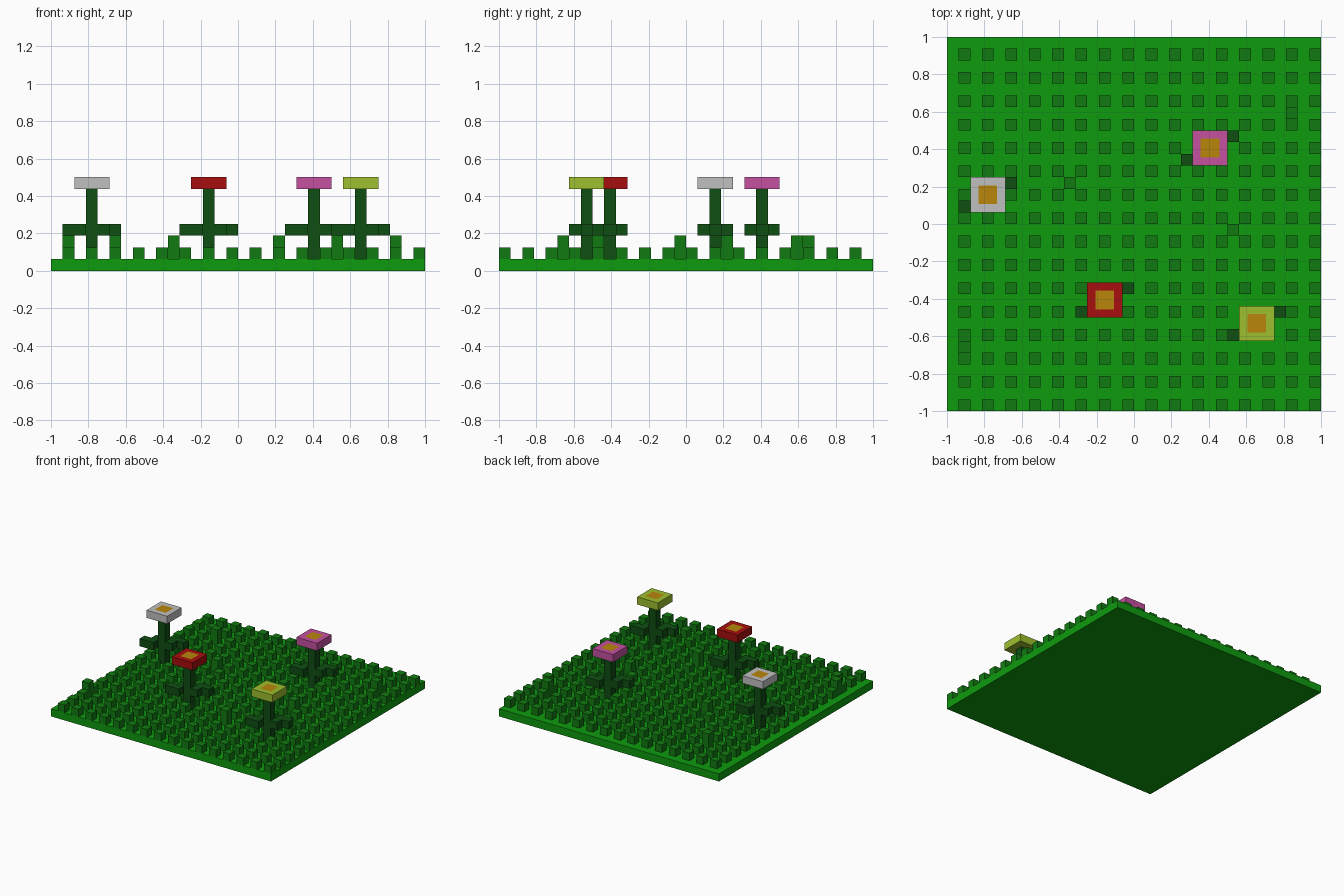
import bpy
import bmesh
from mathutils import Matrix, Vector

CELL = 2 / 32  # the whole meadow sits on a 32 x 32 block grid

default = bpy.data.objects.get("Cube")
if default:
    bpy.data.objects.remove(default, do_unlink=True)


def material(name, rgb):
    """Flat colour given in 0-255 sRGB, stored as linear."""
    color = [(c / 255 / 12.92) if c < 11 else ((c / 255 + 0.055) / 1.055) ** 2.4
             for c in rgb] + [1]
    mat = bpy.data.materials.new(name)
    mat.use_nodes = True
    mat.diffuse_color = color
    bsdf = mat.node_tree.nodes["Principled BSDF"]
    bsdf.inputs["Base Color"].default_value = color
    bsdf.inputs["Roughness"].default_value = 0.9
    return mat


def add_box(bm, cell, size=(1, 1, 1)):
    """Add a box whose lowest corner is at a grid cell; returns its faces."""
    corner = Vector(cell) - Vector((16, 16, 0))
    center = (corner + Vector(size) / 2) * CELL
    scale = Matrix.Diagonal([s * CELL for s in size] + [1])
    verts = bmesh.ops.create_cube(bm, size=1, matrix=Matrix.Translation(center) @ scale)["verts"]
    return list({f for v in verts for f in v.link_faces})


def finish(bm, name, *mats):
    mesh = bpy.data.meshes.new(name)
    bm.to_mesh(mesh)
    bm.free()
    for mat in mats:
        mesh.materials.append(mat)
    obj = bpy.data.objects.new(name, mesh)
    bpy.context.collection.objects.link(obj)
    return obj


ground_green = material("ground green", (14, 155, 14))
grass_green = material("grass green", (17, 123, 17))
stem_green = material("stem green", (14, 78, 18))
pollen = material("pollen gold", (184, 134, 11))

# Ground slab
bm = bmesh.new()
add_box(bm, (0, 0, 0), (32, 32, 1))
finish(bm, "ground", ground_green)

# Flowers: name, stem column, stem row, petal colour
flowers = [
    ("white", 3, 18, (192, 192, 192)),
    ("red", 13, 9, (168, 14, 14)),
    ("pink", 22, 22, (197, 80, 160)),
    ("yellow", 26, 7, (157, 191, 46)),
]
stems = {(i, j) for _, i, j, _ in flowers}

# Grass: a regular field of short tufts plus a few taller ones
tall = {(1, 5), (5, 26), (10, 19), (19, 8), (24, 15), (29, 25)}
tufts = {(i, j) for i in range(1, 32, 2) for j in range(0, 32, 2)}
bm = bmesh.new()
for i, j in sorted((tufts | tall) - stems):
    add_box(bm, (i, j, 1), (1, 1, 2 if (i, j) in tall else 1))
finish(bm, "grass_tufts", grass_green)

for name, i, j, rgb in flowers:
    # Stem with two stepped leaves, one the half-turn of the other
    bm = bmesh.new()
    add_box(bm, (i, j, 1), (1, 1, 6))
    for side in (-1, 1):
        add_box(bm, (i + side, j + min(side, 0), 3), (1, 2, 1))
        add_box(bm, (i + 2 * side, j + side, 3))
    finish(bm, name + "_flower_stem", stem_green)

    # Square petal head with a gold centre cell on top
    bm = bmesh.new()
    faces = add_box(bm, (i - 1, j - 1, 7), (3, 3, 1))
    bm.normal_update()
    top = max(faces, key=lambda f: f.normal.z)
    bmesh.ops.inset_region(bm, faces=[top], thickness=CELL)
    top.material_index = 1
    finish(bm, name + "_flower_head", material(name + " petals", rgb), pollen)
